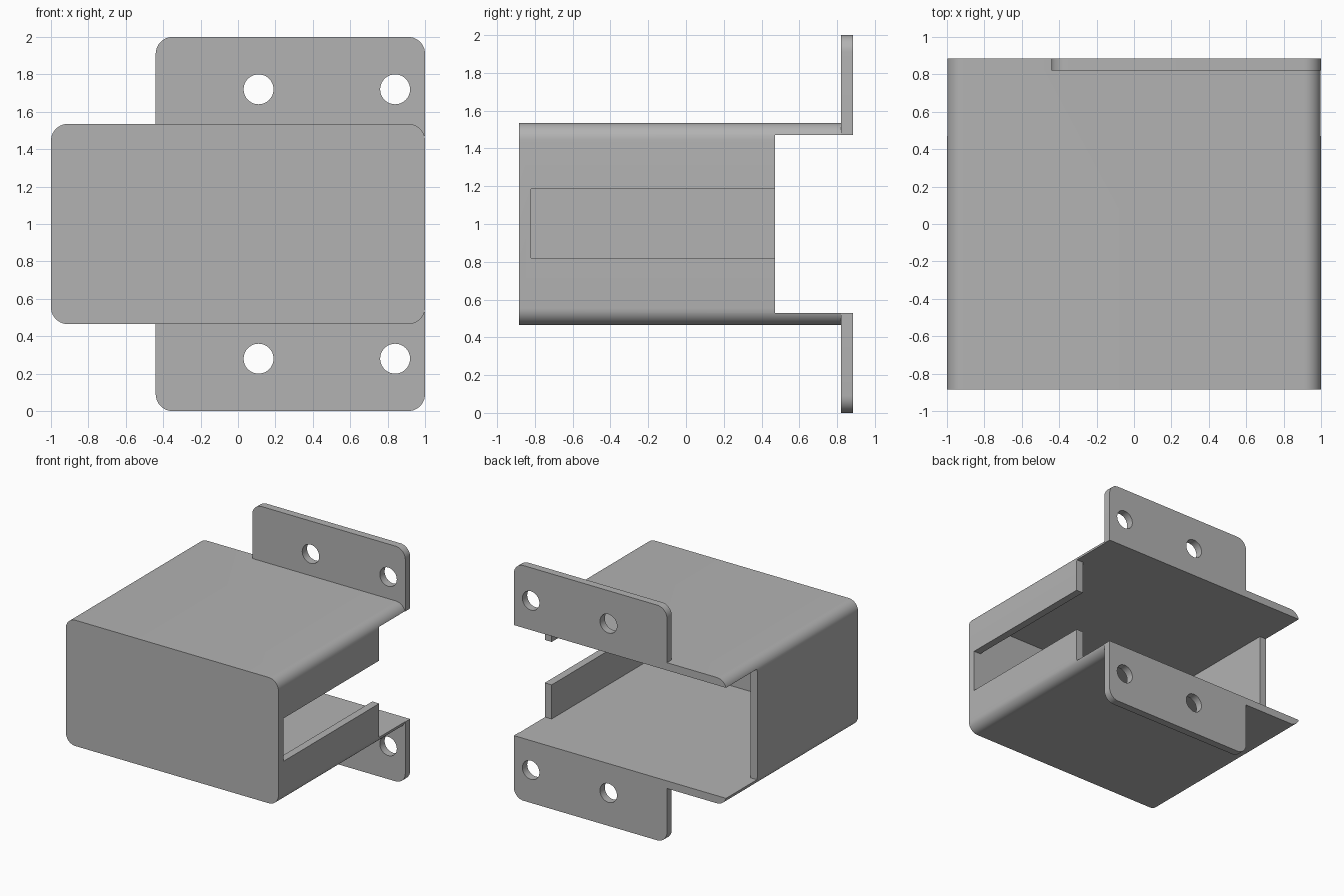
import bpy, bmesh, math

if "Cube" in bpy.data.objects:
    bpy.data.objects.remove(bpy.data.objects["Cube"], do_unlink=True)

WALL = 0.065
RADIUS = 0.09
X0, X1 = -1.0, 1.0
FRONT, BACK = -0.885, 0.885
LOW, HIGH = 0.465, 1.535
TAB_X = -0.44
SIDE_END = 0.47

grey = bpy.data.materials.new("plain grey")
grey.use_nodes = True
grey.diffuse_color = (0.45, 0.45, 0.45, 1)
grey.node_tree.nodes["Principled BSDF"].inputs["Base Color"].default_value = (0.45, 0.45, 0.45, 1)


def rounded_rect(x0, x1, z0, z1, r_low, r_high, steps=10):
    """Outline in x and z, with separate radii for the low and high corners."""
    points = []
    corners = [(x1, z1, r_high, -1, -1), (x0, z1, r_high, 1, -1),
               (x0, z0, r_low, 1, 1), (x1, z0, r_low, -1, 1)]
    for i, (x, z, r, sx, sz) in enumerate(corners):
        if r == 0:
            points.append((x, z))
            continue
        for k in range(steps + 1):
            a = math.pi / 2 * (i + k / steps)
            points.append((x + sx * r + r * math.cos(a), z + sz * r + r * math.sin(a)))
    return points


def circle(x, z, r, sides=40):
    return [(x + r * math.cos(2 * math.pi * k / sides),
             z + r * math.sin(2 * math.pi * k / sides)) for k in range(sides)]


def prism(name, outline, y0, y1):
    """Extrude an x-z outline along y."""
    bm = bmesh.new()
    face = bm.faces.new([bm.verts.new((x, y0, z)) for x, z in outline])
    ext = bmesh.ops.extrude_face_region(bm, geom=[face])
    moved = [g for g in ext["geom"] if isinstance(g, bmesh.types.BMVert)]
    bmesh.ops.translate(bm, verts=moved, vec=(0, y1 - y0, 0))
    bmesh.ops.recalc_face_normals(bm, faces=bm.faces)
    mesh = bpy.data.meshes.new(name)
    bm.to_mesh(mesh)
    bm.free()
    mesh.materials.append(grey)
    obj = bpy.data.objects.new(name, mesh)
    bpy.context.collection.objects.link(obj)
    return obj


def box(name, x0, x1, y0, y1, z0, z1):
    return prism(name, rounded_rect(x0, x1, z0, z1, 0, 0), y0, y1)


def select(obj):
    bpy.ops.object.select_all(action="DESELECT")
    obj.select_set(True)
    bpy.context.view_layer.objects.active = obj


def cut(obj, cutter):
    cutter.hide_render = True
    mod = obj.modifiers.new("cut", "BOOLEAN")
    mod.operation = "DIFFERENCE"
    mod.solver = "EXACT"
    mod.object = cutter
    select(obj)
    bpy.ops.object.modifier_apply(modifier=mod.name)
    bpy.data.objects.remove(cutter, do_unlink=True)


def smooth(obj):
    select(obj)
    bpy.ops.object.shade_smooth_by_angle(angle=math.radians(30))


# Housing: rounded block, hollow and open at the back
housing = prism("housing", rounded_rect(X0, X1, LOW, HIGH, RADIUS, RADIUS), FRONT, BACK)
cut(housing, box("cavity", X0 + WALL, X1 - WALL, FRONT + WALL, 1.2, LOW + WALL, HIGH - WALL))

# Side walls stop short of the top and bottom plates
cut(housing, box("side_trim", -1.2, 1.2, SIDE_END, 1.2, LOW + WALL, HIGH - WALL))

# Slot in the left wall
cut(housing, box("side_slot", 0.8, 1.2, FRONT + WALL, 0.7, 0.82, 1.185))

# Mounting tabs, set into notches at the back of both plates
for name, upper in (("upper_tab", True), ("lower_tab", False)):
    z0, z1 = (HIGH - WALL, 2.0) if upper else (0.0, LOW + WALL)
    radii = (0, RADIUS) if upper else (RADIUS, 0)
    cut(housing, box("notch", TAB_X, 1.2, BACK - WALL, 1.2, z0 - 0.1, z1 + 0.1))
    tab = prism(name, rounded_rect(TAB_X, X1, z0, z1, *radii), BACK - WALL, BACK)
    for x in (0.11, 0.84):
        cut(tab, prism("screw_hole", circle(x, 1.72 if upper else 0.28, 0.08), 0.7, 1.0))
    smooth(tab)

smooth(housing)
